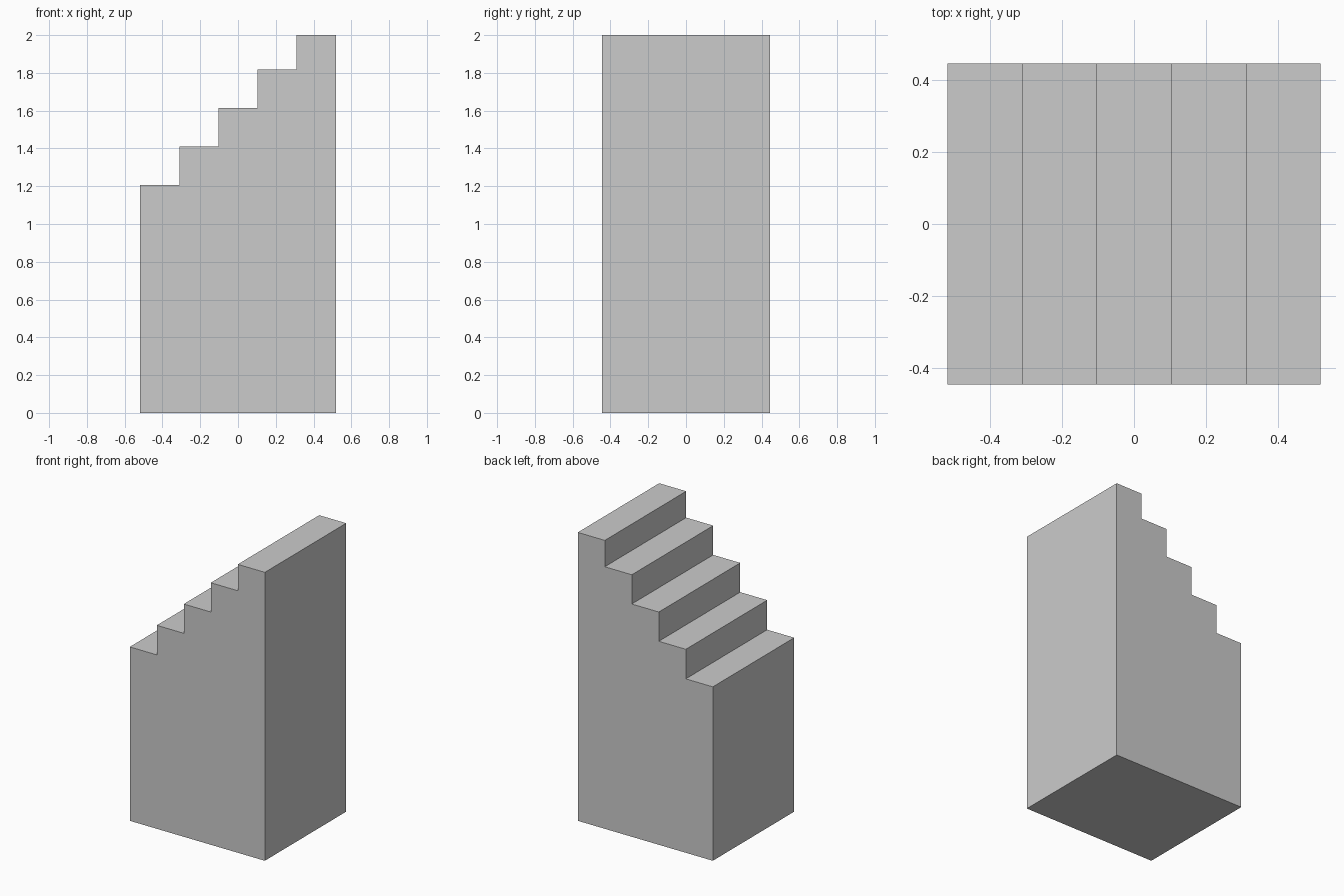
import bpy
import bmesh

if "Cube" in bpy.data.objects:
    bpy.data.objects.remove(bpy.data.objects["Cube"])

HALF_X, HALF_Y = 0.518, 0.446
HEIGHTS = [1.206, 1.411, 1.614, 1.817, 2.0]
TREAD = 2 * HALF_X / len(HEIGHTS)

# Stepped side profile in x, z: base edge, then up the stairs
profile = [(HALF_X, 0), (-HALF_X, 0)]
for i, z in enumerate(HEIGHTS):
    x = -HALF_X + i * TREAD
    profile += [(x, z), (x + TREAD, z)]

# Extrude the profile through the depth
bm = bmesh.new()
face = bm.faces.new([bm.verts.new((x, -HALF_Y, z)) for x, z in profile])
result = bmesh.ops.extrude_face_region(bm, geom=[face], use_keep_orig=True)
moved = [g for g in result["geom"] if isinstance(g, bmesh.types.BMVert)]
bmesh.ops.translate(bm, verts=moved, vec=(0, 2 * HALF_Y, 0))
bmesh.ops.recalc_face_normals(bm, faces=bm.faces)

# Solid stair block
mesh = bpy.data.meshes.new("stair_block")
bm.to_mesh(mesh)
bm.free()
bpy.context.collection.objects.link(bpy.data.objects.new("stair_block", mesh))
